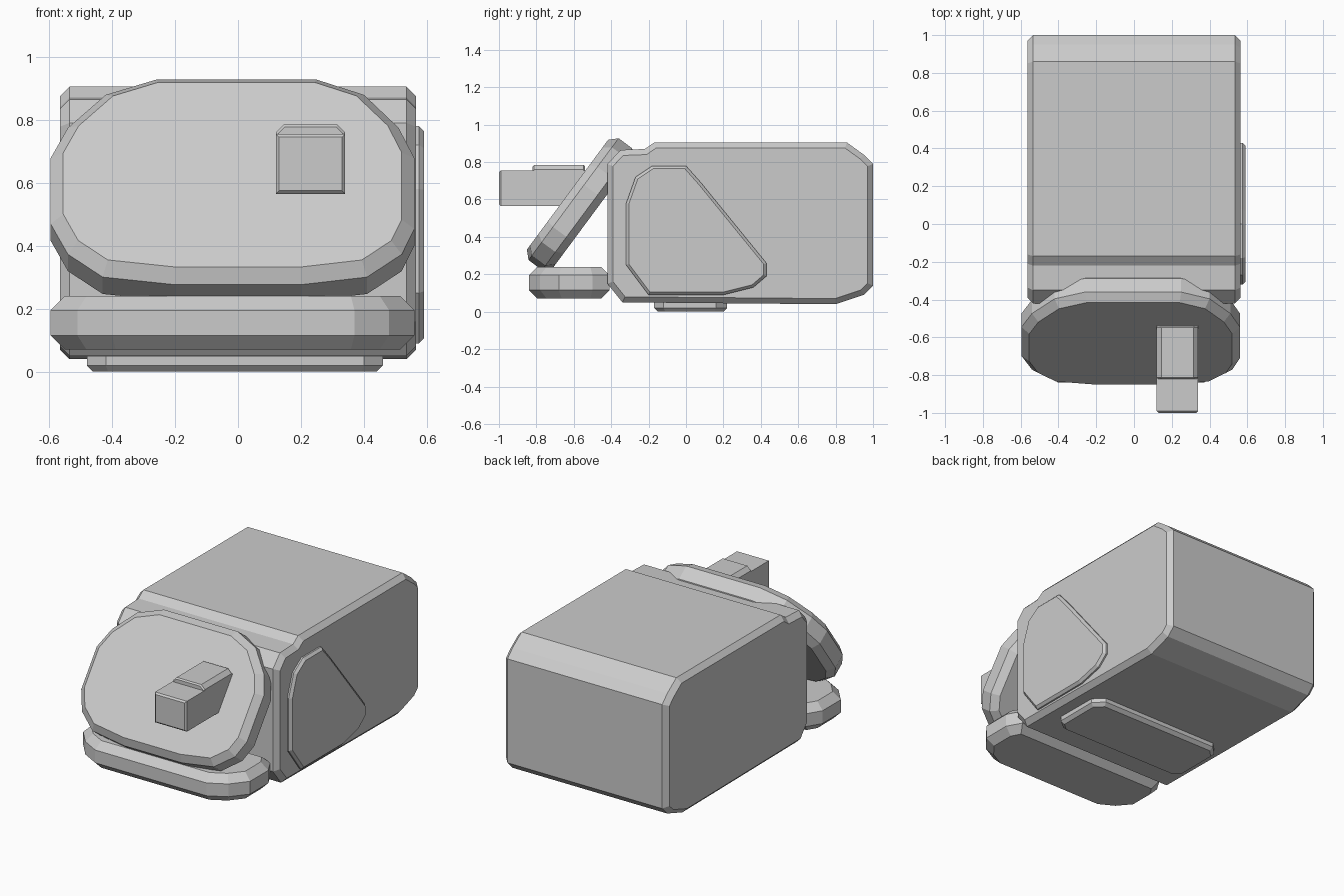
import bpy, bmesh, math
from mathutils import Vector

if "Cube" in bpy.data.objects:
    bpy.data.objects.remove(bpy.data.objects["Cube"])


def prism(name, outline, base, u, v, depth, bevel=0.03):
    """Extrude a 2D outline lying on axes u, v from base by the depth vector."""
    base, u, v, depth = Vector(base), Vector(u), Vector(v), Vector(depth)
    bm = bmesh.new()
    verts = [bm.verts.new(base + u * a + v * b) for a, b in outline]
    face = bm.faces.new(verts)
    res = bmesh.ops.extrude_face_region(bm, geom=[face])
    moved = [g for g in res["geom"] if isinstance(g, bmesh.types.BMVert)]
    bmesh.ops.translate(bm, vec=depth, verts=moved)
    bmesh.ops.recalc_face_normals(bm, faces=bm.faces[:])
    # chamfer only the rims of the two end faces
    if bevel:
        n = depth.normalized()
        rims = [e for e in bm.edges
                if abs((e.verts[1].co - e.verts[0].co).dot(n)) < 1e-4]
        bmesh.ops.bevel(bm, geom=rims, offset=bevel, segments=1,
                        affect='EDGES', clamp_overlap=True)
    me = bpy.data.meshes.new(name)
    bm.to_mesh(me)
    bm.free()
    ob = bpy.data.objects.new(name, me)
    bpy.context.collection.objects.link(ob)
    return ob


def rect(a0, a1, b0, b1):
    return [(a0, b0), (a1, b0), (a1, b1), (a0, b1)]


X, Y, Z = (1, 0, 0), (0, 1, 0), (0, 0, 1)

# Main body: side profile extruded across the width
body = [(-.42, .15), (-.34, .05), (.80, .04), (.95, .09), (1, .14), (1, .79),
        (.95, .84), (.86, .905), (-.17, .905), (-.22, .87), (-.35, .865),
        (-.42, .79)]
prism("body", body, (-.565, 0, 0), Y, Z, (1.13, 0, 0), 0.03)

# Raised side panel on the right
side = [(-.32, .25), (-.32, .58), (-.27, .72), (-.18, .78), (0, .78),
        (.08, .69), (.43, .26), (.43, .19), (.36, .13), (.2, .09), (-.2, .09)]
prism("side_panel", side, (.53, 0, 0), Y, Z, (.06, 0, 0), 0.015)

# Shallow foot pad underneath
pad = [(-.48, -.12), (-.42, -.17), (.40, -.17), (.46, -.12), (.46, .16),
       (.40, .22), (-.42, .22), (-.48, .16)]
prism("foot_pad", pad, (0, 0, 0), X, Y, (0, 0, .07), 0.02)

# Sloping front plate
ang = math.radians(53.5)
slope = Vector((0, math.cos(ang), math.sin(ang)))
out = Vector((0, -math.sin(ang), math.cos(ang)))
plate = [(-.595, -.14), (-.595, .12), (-.54, .24), (-.42, .37), (-.26, .43),
         (.25, .43), (.40, .37), (.51, .24), (.56, .12), (.56, -.16),
         (.52, -.26), (.41, -.35), (.20, -.38), (-.20, -.38), (-.43, -.35),
         (-.54, -.26)]
thick = .17
prism("front_plate", plate, Vector((0, -.58, .555)) - out * thick / 2,
      X, slope, out * thick, 0.04)

# Flat lower plate
floor = [(-.595, -.68), (-.595, -.50), (-.54, -.41), (.51, -.41), (.56, -.50),
         (.56, -.68), (.48, -.78), (.37, -.84), (-.40, -.84), (-.51, -.78)]
prism("lower_plate", floor, (0, 0, .07), X, Y, (0, 0, .17), 0.045)

# Square peg and its stepped root
prism("peg", rect(.12, .34, .565, .755), (0, -1, 0), X, Z, (0, .5, 0), 0.01)
root = [(.12, .58), (.34, .58), (.34, .76), (.315, .785), (.145, .785), (.12, .76)]
prism("peg_root", root, (0, -.82, 0), X, Z, (0, .28, 0), 0.008)
